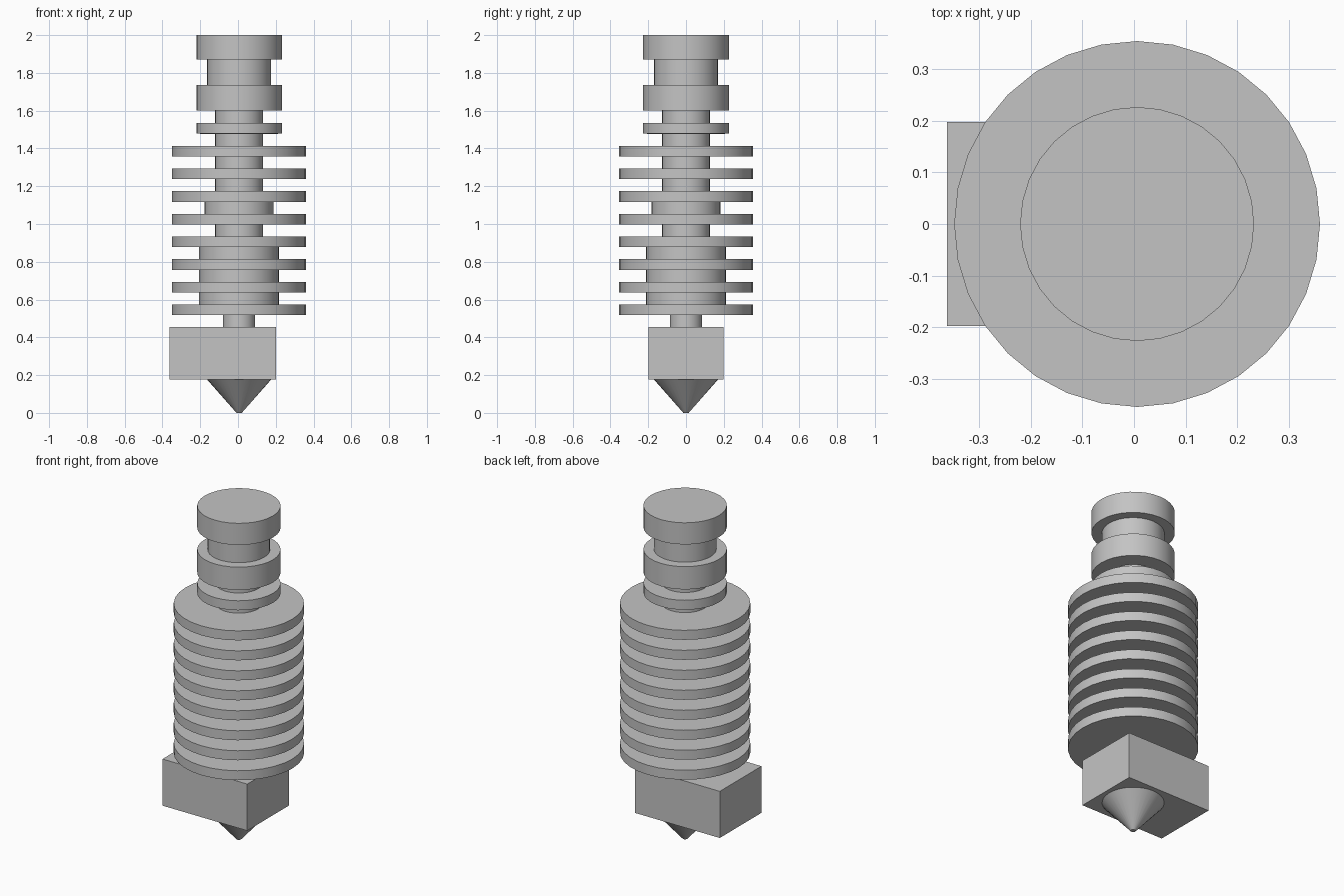
import bpy
import bmesh
from math import radians
from mathutils import Vector

if "Cube" in bpy.data.objects:
    bpy.data.objects.remove(bpy.data.objects["Cube"], do_unlink=True)

AXIS_X = 0.006
SIDES = 32
FIN = 0.057

metal = bpy.data.materials.new("grey metal")
metal.use_nodes = True
colour = (0.55, 0.55, 0.55, 1)
metal.diffuse_color = colour
metal.node_tree.nodes["Principled BSDF"].inputs["Base Color"].default_value = colour


def add_object(name, bm):
    bmesh.ops.recalc_face_normals(bm, faces=bm.faces)
    mesh = bpy.data.meshes.new(name)
    bm.to_mesh(mesh)
    bm.free()
    mesh.materials.append(metal)
    obj = bpy.data.objects.new(name, mesh)
    bpy.context.collection.objects.link(obj)
    return obj


def lathe(name, profile):
    """Revolve (radius, height) points around the main axis and cap both ends."""
    bm = bmesh.new()
    verts = [bm.verts.new((r, 0, z)) for r, z in profile]
    edges = [bm.edges.new(pair) for pair in zip(verts, verts[1:])]
    bmesh.ops.spin(bm, geom=verts + edges, cent=(0, 0, 0), axis=(0, 0, 1),
                   angle=radians(360), steps=SIDES)
    bmesh.ops.remove_doubles(bm, verts=bm.verts, dist=0.0005)
    rims = [e for e in bm.edges if e.is_boundary]
    bmesh.ops.holes_fill(bm, edges=rims, sides=0)
    obj = add_object(name, bm)
    obj.location.x = AXIS_X
    bpy.ops.object.select_all(action="DESELECT")
    obj.select_set(True)
    bpy.context.view_layer.objects.active = obj
    bpy.ops.object.shade_smooth_by_angle(angle=radians(30))
    return obj


def steps(sections):
    """Turn (radius, bottom, top) sections into a stepped profile."""
    return [(r, z) for r, low, high in sections for z in (low, high)]


# Finned heat sink: eight wide fins with cores of varying thickness above each
cores = [0.212, 0.212, 0.212, 0.127, 0.183, 0.127, 0.127, 0.127]
sections = []
for i, core in enumerate(cores):
    base = 0.517 + 0.12 * i
    sections.append((0.355, base, base + FIN))
    sections.append((core, base + FIN, base + 0.12))

# Small fin, then the upper core under the mounting collar
small = 0.517 + 0.12 * len(cores) + 0.001
sections += [(0.227, small, small + FIN), (0.127, small + FIN, 1.6)]

# Grooved mount: lower collar, groove, top collar
sections += [(0.227, 1.6, 1.737), (0.17, 1.737, 1.87), (0.227, 1.87, 2.0)]
lathe("heat_sink_and_mount", steps(sections))

# Thin neck between the heat sink and the heater block
lathe("heat_break", [(0.085, 0.45, ), (0.085, 0.52)])

# Offset rectangular heater block
bm = bmesh.new()
bmesh.ops.create_cube(bm, size=1)
low, high = Vector((-0.363, -0.198, 0.176)), Vector((0.2, 0.198, 0.456))
for v in bm.verts:
    v.co = (low + high) / 2 + v.co * (high - low)
add_object("heater_block", bm)

# Conical nozzle with a small flat tip
lathe("nozzle", [(0.014, 0.0), (0.17, 0.177)])
